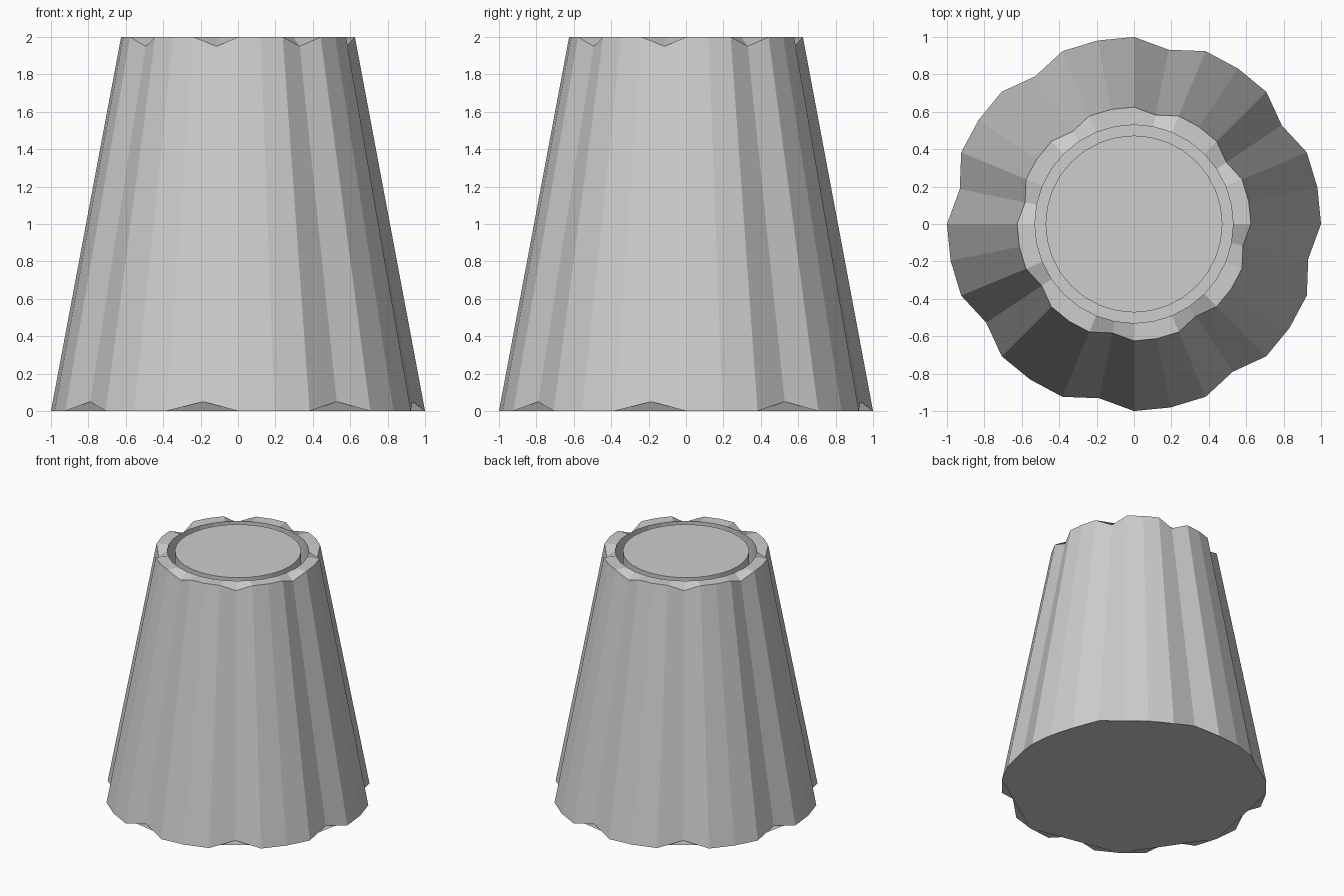
import bpy
import bmesh
from math import cos, sin, tau

# Remove the default cube
cube = bpy.data.objects.get("Cube")
if cube:
    bpy.data.objects.remove(cube, do_unlink=True)

SIDES = 32
NOTCH = 0.95      # every fourth side edge is shrunk about the mid height

# One plain grey
grey = bpy.data.materials.new("plain grey")
grey.use_nodes = True
colour = (0.61, 0.61, 0.61, 1)
grey.diffuse_color = colour
grey.node_tree.nodes["Principled BSDF"].inputs["Base Color"].default_value = colour

bm = bmesh.new()


def ring(radius, z, fluted=False):
    """Loop of vertices; fluted loops pull every fourth one inward."""
    verts = []
    for i in range(SIDES):
        a = tau * i / SIDES
        s = NOTCH if fluted and i % 4 == 3 else 1
        verts.append(bm.verts.new((radius * s * cos(a), radius * s * sin(a), 1 + (z - 1) * s)))
    return verts


def bridge(lower, upper):
    for i in range(SIDES):
        j = (i + 1) % SIDES
        bm.faces.new((lower[i], lower[j], upper[j], upper[i]))


# Fluted tapered wall, rim, groove around the central post
rings = [
    ring(1.0, 0, True),
    ring(0.625, 2, True),
    ring(0.53, 2),
    ring(0.53, 1.75),
    ring(0.473, 1.75),
    ring(0.473, 2),
]
for lower, upper in zip(rings, rings[1:]):
    bridge(lower, upper)
bm.faces.new(rings[-1])  # post top

# Underside, wound from the back so that it lies flat between the notches
bm.faces.new([rings[0][(8 - i) % SIDES] for i in range(SIDES)])

mesh = bpy.data.meshes.new("fluted_knob")
bm.to_mesh(mesh)
bm.free()
mesh.materials.append(grey)
knob = bpy.data.objects.new("fluted_knob", mesh)
bpy.context.collection.objects.link(knob)
